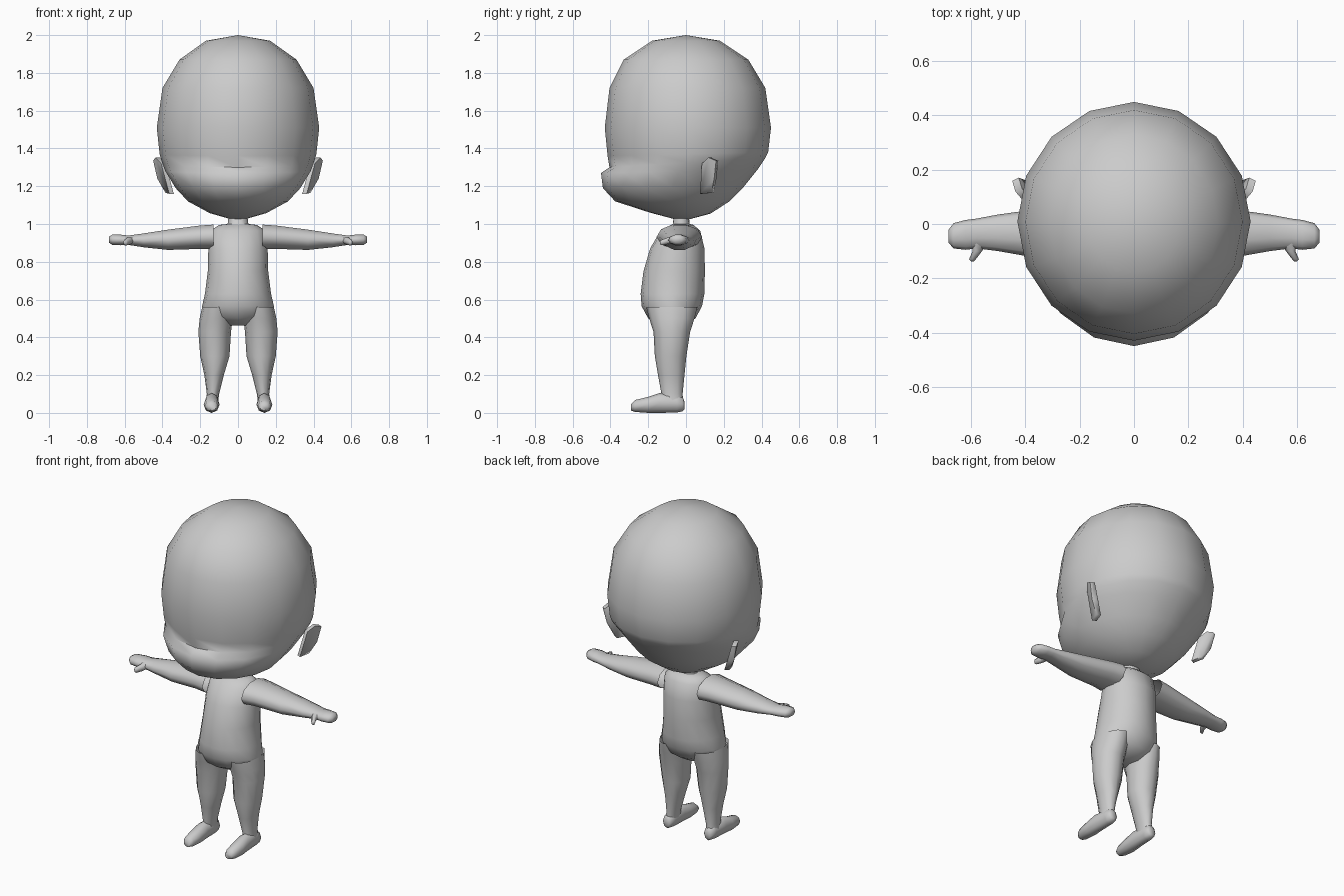
import bpy, bmesh
from math import cos, sin, pi


def finish(bm, name, mirror=False, angle=1.1):
    bmesh.ops.remove_doubles(bm, verts=bm.verts, dist=0.0005)
    bmesh.ops.recalc_face_normals(bm, faces=bm.faces)
    me = bpy.data.meshes.new(name)
    bm.to_mesh(me)
    bm.free()
    ob = bpy.data.objects.new(name, me)
    bpy.context.collection.objects.link(ob)
    bpy.ops.object.select_all(action='DESELECT')
    ob.select_set(True)
    bpy.context.view_layer.objects.active = ob
    bpy.ops.object.shade_smooth_by_angle(angle=angle)
    if mirror:
        ob.modifiers.new("mirror", 'MIRROR')
    return ob


def loft(name, axis, rings, n, mirror=False, caps=(True, True)):
    """Rings are (t, a0, a1, b0, b1, slope, rise): ellipses filling a box
    at t along the axis, tilted by slope along b and bent up at the a ends."""
    bm = bmesh.new()
    loops = []
    for r in rings:
        t, a0, a1, b0, b1, slope, rise = (tuple(r) + (0, 0))[:7]
        loop = []
        for i in range(n):
            u = 2 * pi * i / n
            da, db = cos(u) * (a1 - a0) / 2, sin(u) * (b1 - b0) / 2
            a, b = (a0 + a1) / 2 + da, (b0 + b1) / 2 + db
            h = t + slope * db + rise * cos(u) ** 2
            co = {'x': (h, a, b), 'y': (a, h, b), 'z': (a, b, h)}[axis]
            loop.append(bm.verts.new(co))
        loops.append(loop)
    for p, q in zip(loops, loops[1:]):
        for i in range(n):
            j = (i + 1) % n
            bm.faces.new((p[i], p[j], q[j], q[i]))
    for use, loop in zip(caps, (loops[0], loops[-1])):
        if use:
            bm.faces.new(loop)
    return finish(bm, name, mirror)


# Head: half width, front y, back y, front z, back z
head = [(0, 0, 0, 2.0, 2.0), (.17, -.18, .18, 1.97, 1.97),
        (.31, -.33, .33, 1.87, 1.87), (.40, -.405, .42, 1.72, 1.72),
        (.43, -.43, .45, 1.51, 1.51), (.415, -.415, .435, 1.36, 1.38),
        (.402, -.405, .42, 1.30, 1.35), (.385, -.45, .38, 1.27, 1.29),
        (.33, -.44, .30, 1.19, 1.19), (.265, -.375, .23, 1.12, 1.12),
        (.15, -.19, .13, 1.06, 1.055), (0, -.02, -.02, 1.015, 1.015)]
loft("head", 'z', [((zf + zb) / 2, -w, w, yf, yb,
                    (zb - zf) / max(yb - yf, .1), 0)
                   for w, yf, yb, zf, zb in head], 16, caps=(False, False))

# Torso with neck and rounded seat
torso = [(1.04, .05, -.065, .015), (1.0, .055, -.07, .02),
         (.995, .10, -.08, .04), (.965, .145, -.135, .075),
         (.87, .157, -.19, .098), (.75, .16, -.225, .10),
         (.63, .175, -.24, .097), (.565, .19, -.235, .085),
         (.50, .19, -.20, .05, 0, .045), (.463, .09, -.13, -.01)]
loft("torso", 'z', [(r[0], -r[1], r[1]) + r[2:] for r in torso], 16,
     caps=(False, True))

# Legs
loft("leg", 'z', [(.56, .03, .19, -.21, .06), (.50, .028, .203, -.195, .045),
                  (.43, .037, .21, -.172, .022), (.30, .045, .20, -.165, .002),
                  (.20, .075, .178, -.148, -.008), (.10, .10, .165, -.13, -.018),
                  (.06, .105, .17, -.13, -.015)], 12, True, (False, False))

# Feet
loft("foot", 'y', [(-.29, .115, .16, .012, .048), (-.27, .105, .175, .005, .068),
                   (-.20, .098, .182, 0, .085), (-.14, .10, .178, 0, .105),
                   (-.05, .103, .172, .002, .10), (-.018, .108, .168, .008, .085),
                   (-.008, .12, .155, .02, .06)], 8, True)

# Arms with mitten hands
loft("arm", 'x', [(.13, -.155, .085, .865, 1.0), (.20, -.14, .075, .865, .995),
                  (.37, -.123, .053, .86, .973), (.50, -.10, .035, .875, .952),
                  (.58, -.09, .02, .888, .94), (.62, -.095, .015, .886, .945),
                  (.665, -.09, .003, .888, .945), (.683, -.07, -.02, .90, .935)],
     10, True, (False, True))

# Thumbs
loft("thumb", 'y', [(-.07, .545, .60, .895, .935), (-.10, .56, .595, .89, .93),
                    (-.13, .583, .608, .885, .918), (-.138, .59, .60, .893, .91)],
     6, True)

# Ears: thin plates leaning outward to the back
bm = bmesh.new()
outline = [(.352, .08, 1.16), (.372, .14, 1.165), (.415, .155, 1.24),
           (.437, .165, 1.335), (.425, .125, 1.352), (.395, .09, 1.32)]
inner = [bm.verts.new((x - .012, y + .006, z)) for x, y, z in outline]
outer = [bm.verts.new((x + .012, y - .006, z)) for x, y, z in outline]
bmesh.ops.convex_hull(bm, input=inner + outer)
finish(bm, "ear", True)
